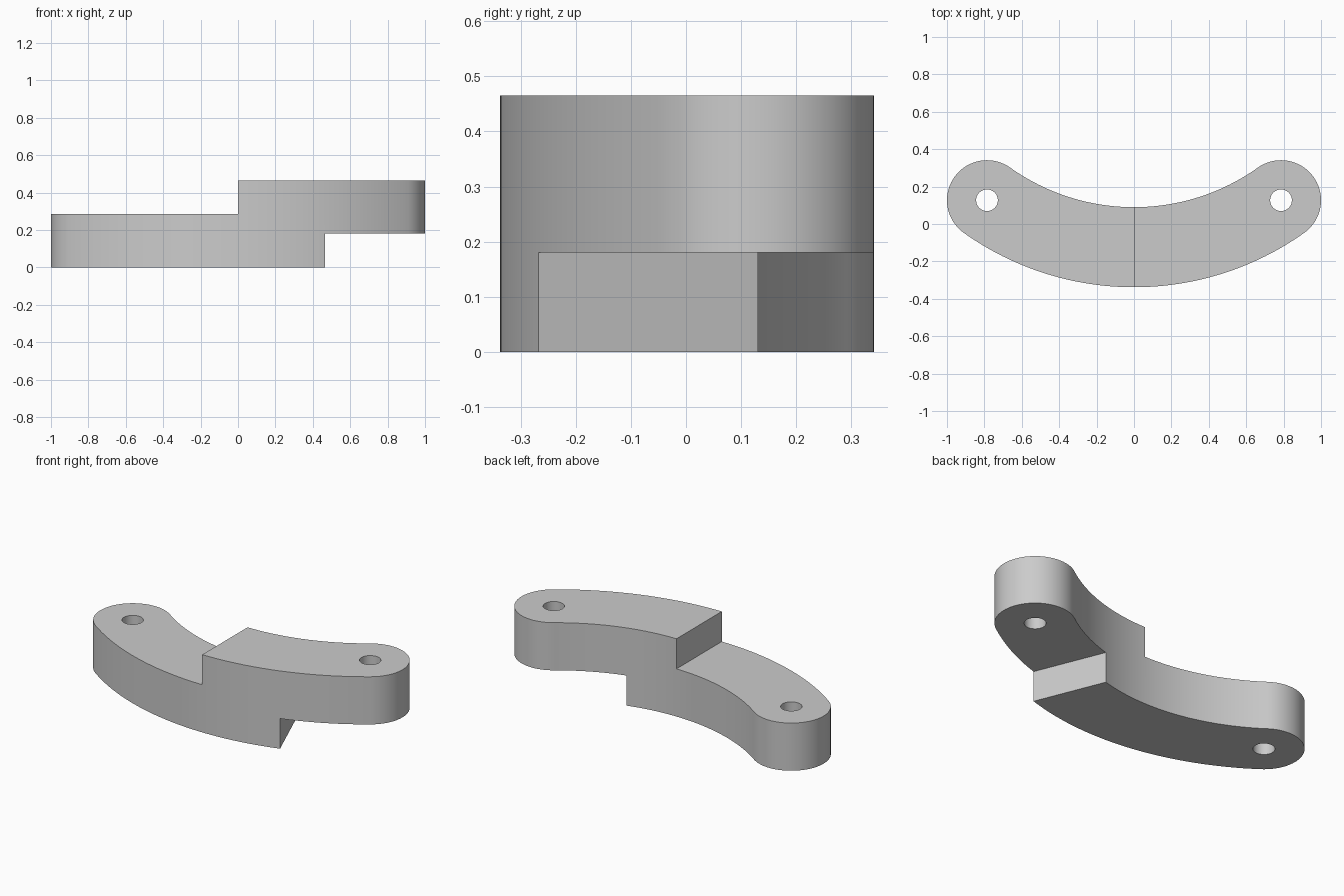
import bpy
import bmesh
from math import sin, cos, atan2, hypot, pi
from mathutils import Vector

default = bpy.data.objects.get("Cube")
if default:
    bpy.data.objects.remove(default, do_unlink=True)

# Main dimensions
HALF_WIDTH = 0.214
PIVOT = Vector((0.786, 0.127))
ARC_Y = 1.232
MID_R = hypot(PIVOT.x, ARC_Y - PIVOT.y)
SWEEP = atan2(PIVOT.x, ARC_Y - PIVOT.y)
HEIGHT, UPPER_STEP, LOWER_STEP = 0.465, 0.285, 0.18
HOLE_R = 0.058

grey = bpy.data.materials.new("light grey")
grey.use_nodes = True
colour = (0.6, 0.6, 0.6, 1)
grey.diffuse_color = colour
grey.node_tree.nodes["Principled BSDF"].inputs["Base Color"].default_value = colour


def arc(cx, cy, r, start, end, n):
    """Points on an arc, angles measured from straight down towards +x."""
    return [(cx + r * sin(a), cy - r * cos(a))
            for a in (start + (end - start) * i / n for i in range(n + 1))]


def prism(name, outline, z0, z1):
    """Extrude a counter-clockwise outline from z0 to z1."""
    bm = bmesh.new()
    base = bm.faces.new([bm.verts.new((x, y, z0)) for x, y in outline])
    top = bmesh.ops.extrude_face_region(bm, geom=[base])["geom"]
    verts = [v for v in top if isinstance(v, bmesh.types.BMVert)]
    bmesh.ops.translate(bm, verts=verts, vec=(0, 0, z1 - z0))
    bmesh.ops.recalc_face_normals(bm, faces=bm.faces)
    mesh = bpy.data.meshes.new(name)
    bm.to_mesh(mesh)
    bm.free()
    mesh.materials.append(grey)
    obj = bpy.data.objects.new(name, mesh)
    bpy.context.collection.objects.link(obj)
    return obj


def cut(target, cutter):
    """Subtract the cutter from the target and discard it."""
    cutter.hide_render = True
    mod = target.modifiers.new("cut", 'BOOLEAN')
    mod.operation = 'DIFFERENCE'
    mod.solver = 'EXACT'
    mod.object = cutter
    bpy.context.view_layer.objects.active = target
    bpy.ops.object.modifier_apply(modifier=mod.name)
    bpy.data.objects.remove(cutter, do_unlink=True)


# Curved link with rounded ends
outline = arc(0, ARC_Y, MID_R + HALF_WIDTH, -SWEEP, SWEEP, 64)
outline += arc(PIVOT.x, PIVOT.y, HALF_WIDTH, SWEEP, SWEEP + pi, 40)[1:]
outline += arc(0, ARC_Y, MID_R - HALF_WIDTH, SWEEP, -SWEEP, 64)[1:]
outline += arc(-PIVOT.x, PIVOT.y, HALF_WIDTH, pi - SWEEP, 2 * pi - SWEEP, 40)[1:-1]
link = prism("curved_link", outline, 0, HEIGHT)

# Upper step over the right half
cut(link, prism("upper_step_cutter", [(-2, -1), (0, -1), (0, 1), (-2, 1)],
                UPPER_STEP, 1))

# Slanted lower step under the left end
front, back = Vector((0.466, -0.269)), Vector((0.303, 0.131))
slope = back - front
a, b = front - slope, back + slope
cut(link, prism("lower_step_cutter", [a, (2, a.y), (2, b.y), b], -1, LOWER_STEP))

# Pivot holes
for side in (-1, 1):
    hole = arc(side * PIVOT.x, PIVOT.y, HOLE_R, 0, 2 * pi, 48)[:-1]
    cut(link, prism("hole_cutter", hole, -1, 1))

bpy.ops.object.select_all(action='DESELECT')
link.select_set(True)
bpy.context.view_layer.objects.active = link
bpy.ops.object.shade_smooth_by_angle(angle=pi / 6)
